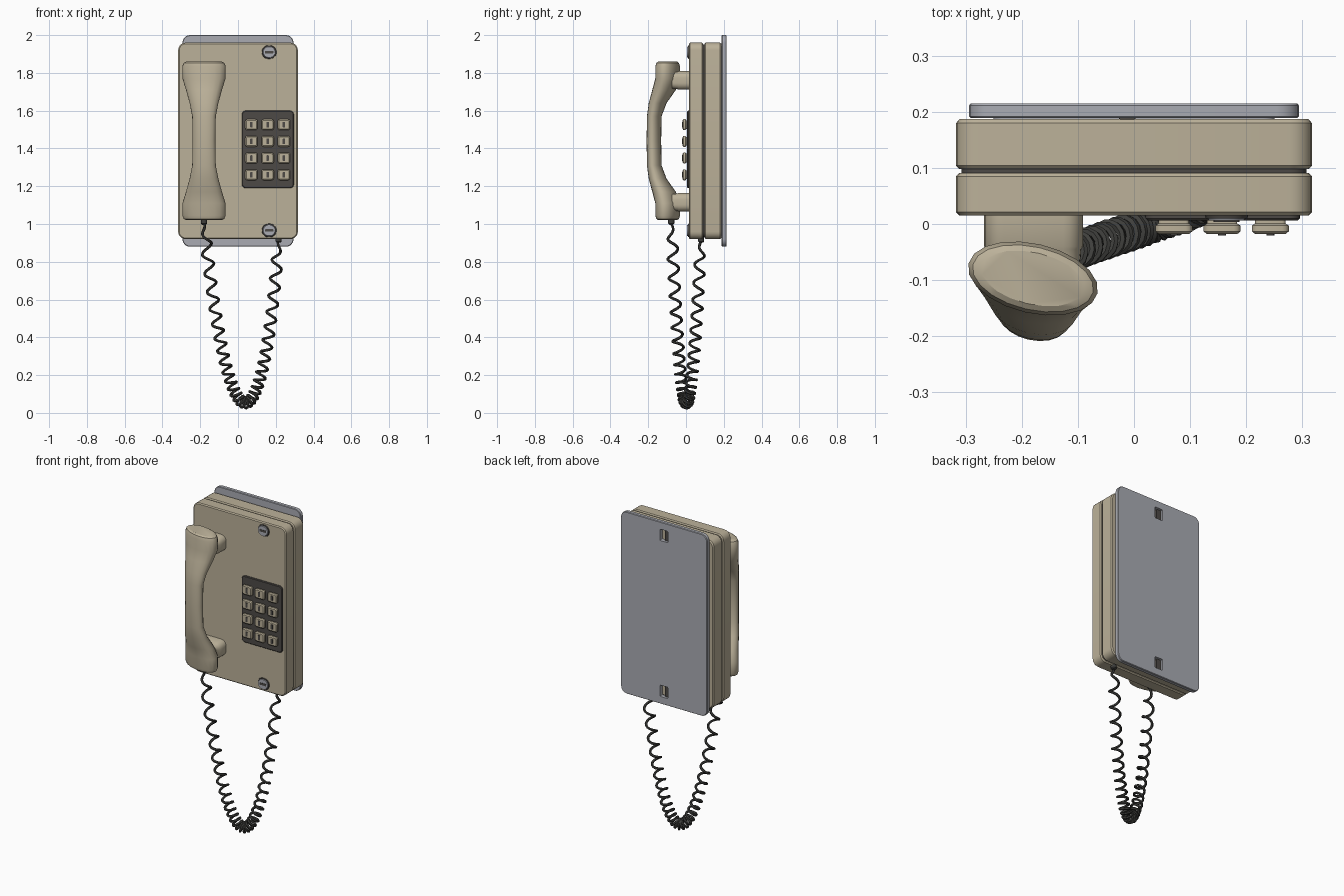
import bpy, bmesh, math
from mathutils import Vector

if "Cube" in bpy.data.objects:
    bpy.data.objects.remove(bpy.data.objects["Cube"])


def material(name, rgb):
    m = bpy.data.materials.new(name)
    m.diffuse_color = (*rgb, 1)
    m.use_nodes = True
    m.node_tree.nodes["Principled BSDF"].inputs["Base Color"].default_value = m.diffuse_color
    return m


BEIGE = material("warm beige", (0.50, 0.44, 0.32))
GRAY = material("steel gray", (0.40, 0.41, 0.45))
DARK = material("dark panel", (0.075, 0.068, 0.062))
CORD = material("cord black", (0.05, 0.05, 0.046))


def loft(name, rings, mat):
    """Skin a list of equal-length point rings and cap both ends."""
    bm = bmesh.new()
    rows = [[bm.verts.new(p) for p in ring] for ring in rings]
    n = len(rows[0])
    for a, b in zip(rows, rows[1:]):
        for i in range(n):
            j = (i + 1) % n
            bm.faces.new((a[i], a[j], b[j], b[i]))
    bm.faces.new(rows[0])
    bm.faces.new(rows[-1])
    bmesh.ops.recalc_face_normals(bm, faces=bm.faces)
    me = bpy.data.meshes.new(name)
    bm.to_mesh(me)
    bm.free()
    ob = bpy.data.objects.new(name, me)
    bpy.context.collection.objects.link(ob)
    me.materials.append(mat)
    return ob


def outline(cx, cz, w, h, r, y, inset, seg=5):
    """Rounded rectangle in the xz plane."""
    r2 = max(r - inset, 0.001)
    hw, hh = w / 2 - inset - r2, h / 2 - inset - r2
    pts = []
    for k, (sx, sz) in enumerate(((1, 1), (-1, 1), (-1, -1), (1, -1))):
        for i in range(seg + 1):
            a = (k + i / seg) * math.pi / 2
            pts.append((cx + sx * hw + r2 * math.cos(a), y, cz + sz * hh + r2 * math.sin(a)))
    return pts


def slab(name, cx, cz, w, h, r, profile, mat, seg=5):
    """Rounded slab; profile is a list of (y, inset) from front to back."""
    return loft(name, [outline(cx, cz, w, h, r, y, i, seg) for y, i in profile], mat)


# Two housing halves with a dark gasket between them
W, H, ZC = 0.634, 1.04, 1.44
slab("front_housing", 0, ZC, W, H, 0.04,
     [(0.015, 0.006), (0.021, 0), (0.085, 0), (0.091, 0.006)], BEIGE)
slab("housing_gasket", 0, ZC, W, H, 0.04, [(0.09, 0.01), (0.099, 0.01)], DARK)
slab("rear_housing", 0, ZC, W, H, 0.04,
     [(0.098, 0.006), (0.104, 0), (0.180, 0), (0.187, 0.006)], BEIGE)

# Wall plate with two mounting holes
plate = slab("wall_plate", 0, ZC, 0.588, 1.12, 0.04,
             [(0.189, 0.003), (0.192, 0), (0.211, 0), (0.215, 0.003)], GRAY)
slab("plate_spacer", 0, ZC, 0.5, 0.8, 0.02, [(0.185, 0), (0.192, 0)], GRAY)
for k, z in enumerate((1.92, 0.96)):
    cutter = slab(f"hole_cutter_{k}", 0, z, 0.055, 0.07, 0.006, [(0.16, 0), (0.24, 0)], DARK, 2)
    cutter.hide_render = True
    cut = plate.modifiers.new("hole", "BOOLEAN")
    cut.object = cutter
    cut.operation = "DIFFERENCE"
    cut.solver = "EXACT"
    bpy.context.view_layer.objects.active = plate
    bpy.ops.object.modifier_apply(modifier=cut.name)
    bpy.data.objects.remove(cutter)
    # beige bracket half filling the hole
    slab(f"hole_bracket_{k}", -0.012, z, 0.03, 0.07, 0.004, [(0.186, 0), (0.2, 0)], DARK, 2)

# Cover screws
for k, z in enumerate((1.91, 0.966)):
    slab(f"screw_rim_{k}", 0.165, z, 0.078, 0.072, 0.034, [(0.010, 0.002), (0.016, 0)], DARK)
    slab(f"screw_head_{k}", 0.165, z, 0.068, 0.062, 0.03, [(0.006, 0.003), (0.012, 0)], GRAY)
    slab(f"screw_slot_{k}", 0.165, z, 0.046, 0.013, 0.003, [(0.004, 0), (0.010, 0)], DARK, 2)

# Keypad: panel, twelve keys, each with a plain mark
slab("keypad_panel", 0.158, 1.395, 0.275, 0.41, 0.02, [(0.006, 0.004), (0.010, 0), (0.016, 0)], DARK)
for r in range(4):
    for c in range(3):
        x, z = 0.071 + 0.086 * c, 1.526 - 0.0885 * r
        slab(f"key_{r}_{c}", x, z, 0.066, 0.058, 0.012,
             [(-0.018, 0.006), (-0.013, 0), (-0.003, 0), (0.001, 0.006), (0.008, 0.006)], BEIGE, 3)
        slab(f"key_mark_{r}_{c}", x, z, 0.014, 0.03, 0.004, [(-0.0205, 0), (-0.017, 0)], DARK, 2)

# Handset cradles
for k, z in enumerate((1.76, 1.115)):
    slab(f"cradle_{k}", -0.179, z, 0.176, 0.098, 0.035, [(-0.075, 0.006), (-0.045, 0.003), (-0.04, 0), (0.018, 0)], BEIGE)

# Handset: tilted ellipses along a bowed grip (height offset, y, half width, half depth)
half = [(0.42, -0.097, 0.095, 0.046), (0.413, -0.097, 0.110, 0.056), (0.395, -0.097, 0.118, 0.062),
        (0.33, -0.097, 0.117, 0.062), (0.27, -0.116, 0.098, 0.060), (0.20, -0.150, 0.078, 0.045),
        (0.13, -0.168, 0.064, 0.037)]
stations = half + [(0, -0.170, 0.062, 0.037)] + [(-z, y, a, b) for z, y, a, b in reversed(half)]
tilt = math.radians(-13)
rings = []
for dz, y, a, b in stations:
    ring = []
    for i in range(20):
        t = 2 * math.pi * i / 20
        u, v = a * math.cos(t), b * math.sin(t)
        ring.append((-0.18 + u * math.cos(tilt) - v * math.sin(tilt),
                     y + u * math.sin(tilt) + v * math.cos(tilt), ZC + dz))
    rings.append(ring)
loft("handset", rings, BEIGE)


# Coiled cord: a helix around a hanging curve
P = [Vector(p) for p in ((-0.18, -0.078, 1.01), (-0.05, -0.02, -0.25), (0.13, 0.02, -0.25), (0.215, 0.08, 0.915))]


def hang(t):
    s = 1 - t
    return P[0] * s**3 + P[1] * 3 * s * s * t + P[2] * 3 * s * t * t + P[3] * t**3


TURNS, STEPS = 32, 14
curve = bpy.data.curves.new("coiled_cord", "CURVE")
curve.dimensions = "3D"
curve.bevel_depth = 0.0075
curve.bevel_resolution = 1
curve.use_fill_caps = True
spline = curve.splines.new("POLY")
count = TURNS * STEPS
spline.points.add(count)
for i in range(count + 1):
    t = i / count
    tangent = (hang(t + 0.001) - hang(t - 0.001)).normalized()
    side = tangent.cross(Vector((0, 1, 0))).normalized()
    up = side.cross(tangent)
    rad = 0.028 * min(1, t / 0.03, (1 - t) / 0.03)
    ang = 2 * math.pi * i / STEPS
    spline.points[i].co = (*(hang(t) + rad * (side * math.cos(ang) + up * math.sin(ang))), 1)
cord = bpy.data.objects.new("coiled_cord", curve)
bpy.context.collection.objects.link(cord)
curve.materials.append(CORD)
bpy.context.view_layer.objects.active = cord
cord.select_set(True)
bpy.ops.object.convert(target="MESH")

# Cord strain reliefs
for name, p in (("handset_cord_plug", P[0]), ("housing_cord_plug", P[3])):
    rings = [[(p.x + r * math.cos(a * math.pi / 6), p.y + r * math.sin(a * math.pi / 6), p.z + dz)
              for a in range(12)] for dz, r in ((0.03, 0.017), (-0.008, 0.016), (-0.014, 0.01))]
    loft(name, rings, CORD)

# Smooth shading that keeps the crisp edges
bpy.ops.object.select_all(action="DESELECT")
for ob in bpy.context.scene.objects:
    if ob.type == "MESH":
        ob.select_set(True)
        bpy.context.view_layer.objects.active = ob
bpy.ops.object.shade_smooth_by_angle(angle=math.radians(32))
